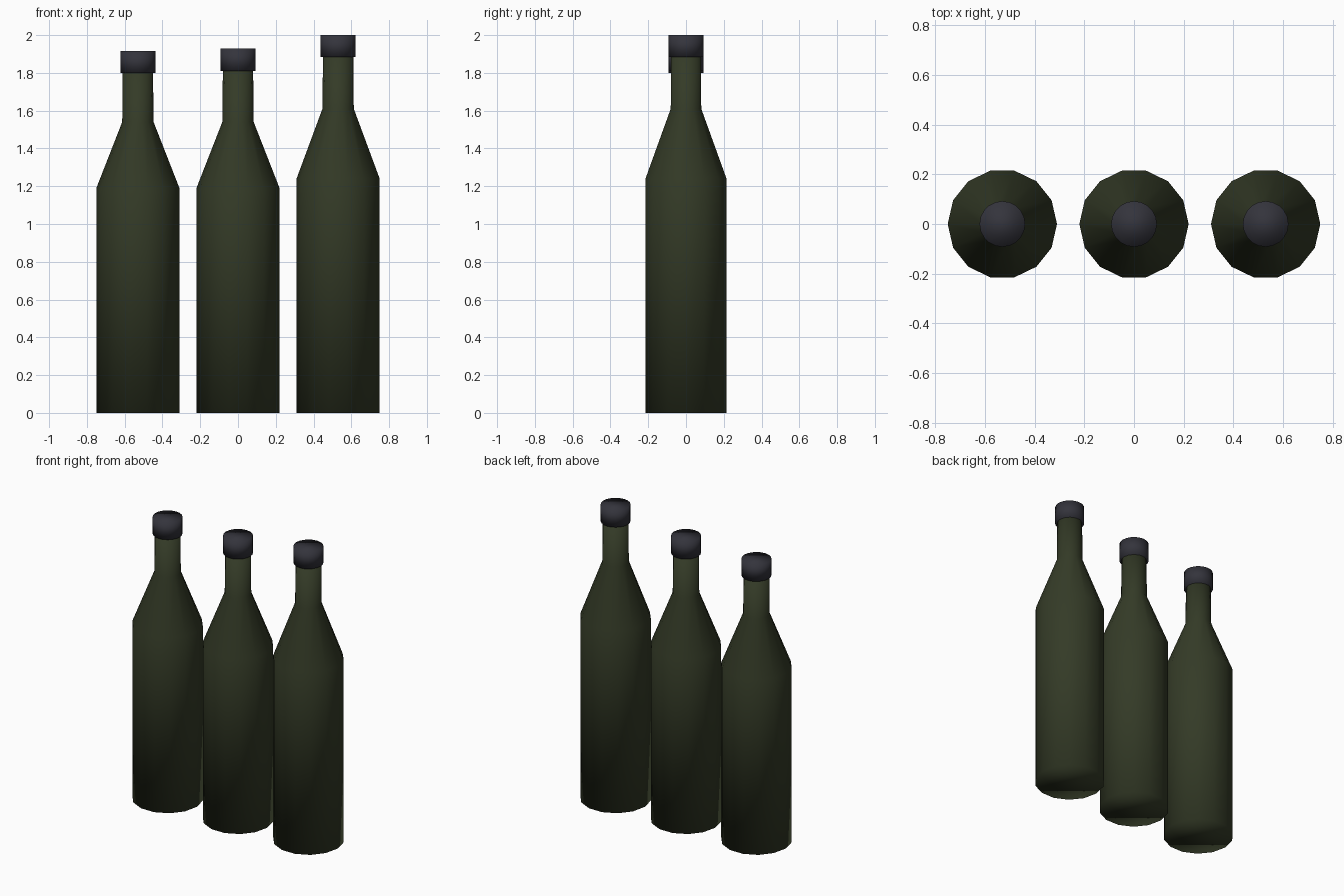
import bpy
import math

cube = bpy.data.objects.get("Cube")
if cube:
    bpy.data.objects.remove(cube, do_unlink=True)


def make_material(name, rgb):
    mat = bpy.data.materials.new(name)
    mat.use_nodes = True
    mat.diffuse_color = (*rgb, 1)
    bsdf = mat.node_tree.nodes["Principled BSDF"]
    bsdf.inputs["Base Color"].default_value = (*rgb, 1)
    bsdf.inputs["Roughness"].default_value = 0.5
    return mat


def lathe(name, profile, sides, x, mat):
    """Revolve (radius, height) points about a vertical axis and close both ends."""
    verts, faces = [], []
    for r, z in profile:
        for i in range(sides):
            a = 2 * math.pi * i / sides
            verts.append((r * math.cos(a), r * math.sin(a), z))
    for k in range(len(profile) - 1):
        for i in range(sides):
            j = (i + 1) % sides
            low, high = k * sides, (k + 1) * sides
            faces.append((low + i, low + j, high + j, high + i))
    faces.append(tuple(reversed(range(sides))))
    faces.append(tuple(range(len(verts) - sides, len(verts))))
    mesh = bpy.data.meshes.new(name)
    mesh.from_pydata(verts, [], faces)
    mesh.materials.append(mat)
    mesh.shade_smooth()
    obj = bpy.data.objects.new(name, mesh)
    obj.location.x = x
    bpy.context.collection.objects.link(obj)
    return obj


glass = make_material("dark green glass", (0.034, 0.043, 0.02))
cap_mat = make_material("dark slate cap", (0.034, 0.034, 0.045))

# Name, x position, shoulder height, neck base, cap bottom, cap top
bottles = [
    ("right", -0.53, 1.19, 1.54, 1.80, 1.915),
    ("middle", 0.0, 1.19, 1.54, 1.81, 1.93),
    ("left", 0.53, 1.24, 1.61, 1.885, 2.0),
]

for side, x, shoulder, neck, cap_low, cap_high in bottles:
    # Body, sloping shoulder and neck
    lathe(side + "_bottle",
          [(0.22, 0), (0.22, shoulder), (0.083, neck), (0.08, cap_low + 0.02)],
          14, x, glass)
    # Screw cap
    lathe(side + "_cap", [(0.092, cap_low), (0.092, cap_high)], 20, x, cap_mat)
